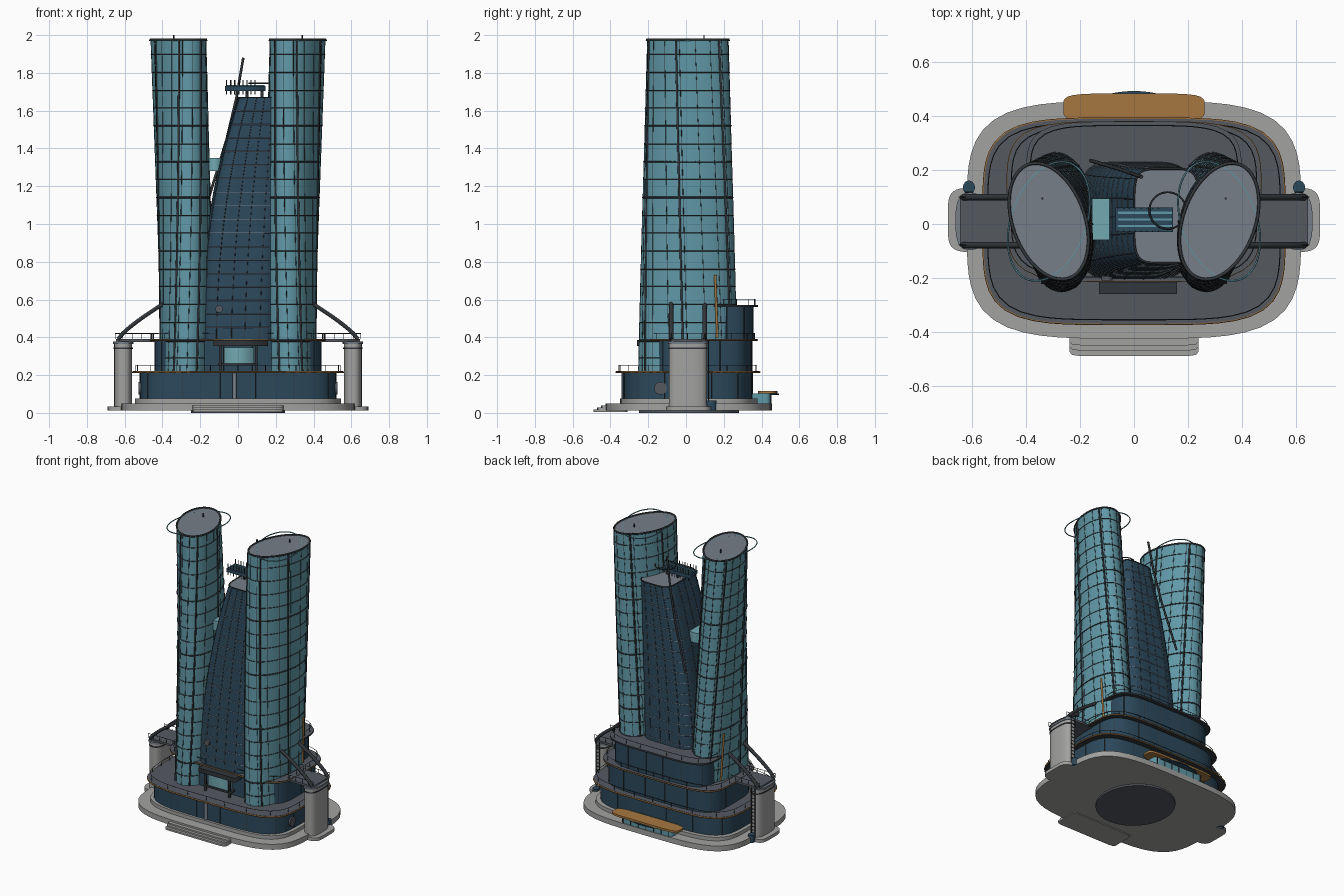
import bpy, bmesh, math
from math import sin, cos, pi, radians

if "Cube" in bpy.data.objects:
    bpy.data.objects.remove(bpy.data.objects["Cube"])


def mat(name, r, g, b):
    m = bpy.data.materials.new(name)
    m.diffuse_color = (r, g, b, 1)
    m.use_nodes = True
    m.node_tree.nodes["Principled BSDF"].inputs["Base Color"].default_value = m.diffuse_color
    return m


TEAL = mat("teal_glass", .118, .315, .385)
NAVY = mat("navy_glass", .025, .065, .105)
CONC = mat("concrete", .36, .36, .355)
ROOF = mat("roof_grey", .18, .21, .25)
SLAB = mat("dark_slab", .09, .10, .118)
FRAME = mat("frame_dark", .032, .037, .043)
WOOD = mat("bronze", .38, .185, .05)
PALE = mat("pale_teal", .17, .40, .45)


def finish(name, bm, *mats):
    bmesh.ops.recalc_face_normals(bm, faces=bm.faces)
    me = bpy.data.meshes.new(name)
    bm.to_mesh(me)
    bm.free()
    for m in mats:
        me.materials.append(m)
    ob = bpy.data.objects.new(name, me)
    bpy.context.collection.objects.link(ob)
    return ob


def loft(name, rings, side, top=None):
    """Skin closed rings, cap both ends; the top cap may have its own colour."""
    bm = bmesh.new()
    vs = [[bm.verts.new(p) for p in r] for r in rings]
    n = len(rings[0])
    for a, b in zip(vs, vs[1:]):
        for i in range(n):
            f = bm.faces.new((a[i], a[(i + 1) % n], b[(i + 1) % n], b[i]))
            f.smooth = True
    bm.faces.new(vs[0])
    bm.faces.new(vs[-1]).material_index = 1 if top else 0
    for e in bm.edges:
        if len(e.link_faces) == 2 and e.calc_face_angle(0) > radians(35):
            e.smooth = False
    return finish(name, bm, side, *([top] if top else []))


def plan(cx, cy, rx, ry, z, n=4.5, count=72):
    """Rounded-rectangle outline."""
    out = []
    for i in range(count):
        a = 2 * pi * i / count
        c, s = cos(a), sin(a)
        r = (abs(c) ** n + abs(s) ** n) ** (-1 / n)
        out.append((cx + rx * c * r, cy + ry * s * r, z))
    return out


def slab(name, cx, cy, rx, ry, z0, z1, side, top=None, n=4.5):
    return loft(name, [plan(cx, cy, rx, ry, z, n) for z in (z0, z1)], side, top)


def box(name, x0, x1, y0, y1, z0, z1, m):
    r = [(x0, y0), (x1, y0), (x1, y1), (x0, y1)]
    return loft(name, [[(x, y, z) for x, y in r] for z in (z0, z1)], m)


def tube(name, paths, rad, m, closed=False, res=1):
    cu = bpy.data.curves.new(name, 'CURVE')
    cu.dimensions = '3D'
    cu.bevel_depth, cu.bevel_resolution, cu.use_fill_caps = rad, res, True
    for p in paths:
        sp = cu.splines.new('POLY')
        sp.points.add(len(p) - 1)
        for q, c in zip(sp.points, p):
            q.co = (*c, 1)
        sp.use_cyclic_u = closed
    cu.materials.append(m)
    ob = bpy.data.objects.new(name, cu)
    bpy.context.collection.objects.link(ob)
    return ob


def railing(name, cx, cy, rx, ry, z, h=.03):
    top = plan(cx, cy, rx, ry, z + h)
    tube(name + "_rail", [top], .002, FRAME, True, 0)
    tube(name + "_posts", [[(x, y, z), (x, y, z + h)] for x, y, _ in top[::3]], .0018, FRAME, res=0)


# Site base, side aprons and front steps
slab("underside_pad", 0, .015, .25, .265, 0, .014, SLAB, n=2)
slab("base", 0, .015, .62, .44, .012, .05, CONC, n=4)
slab("upper_plinth", 0, .015, .545, .365, .05, .075, CONC)
for i in range(3):
    slab(f"front_step_{i}", 0, -.40 + .01 * i, .24, .09 - .01 * i, .006 + .01 * i, .018 + .01 * i, CONC, n=14)

# Podium tiers: glass wall, slab roof, mullions, railing
tiers = [("lower", .01, .52, .343, .07, .21, .557, .38),
         ("middle", .083, .44, .267, .22, .38, .47, .295),
         ("upper", .14, .37, .215, .39, .56, .40, .24)]
for nm, cy, rx, ry, z0, z1, sx, sy in tiers:
    slab(nm + "_tier_glass", 0, cy, rx, ry, z0, z1, NAVY)
    slab(nm + "_tier_roof", 0, cy, sx, sy, z1, z1 + .012, FRAME, SLAB)
    p = plan(0, cy, rx, ry, z0)
    tube(nm + "_tier_mullions", [[q, (q[0], q[1], z1)] for q in p[::4]], .0025, FRAME, res=0)
    railing(nm + "_tier", 0, cy, sx - .015, sy - .015, z1 + .012)
tube("lower_roof_trim", [plan(0, .01, .557, .38, .216)], .005, WOOD, True)
tube("middle_roof_trim", [plan(0, .083, .47, .295, .386)], .003, WOOD, True)
box("front_centre_mullion", -.028, -.008, -.342, -.325, .07, .21, ROOF)

# Front balcony pavilion between the towers
box("pavilion_frame", -.105, .105, -.235, -.15, .25, .265, FRAME)
box("pavilion_glass", -.075, .085, -.23, -.15, .265, .345, PALE)
for x in (-.1, .09):
    box("pavilion_post", x, x + .012, -.238, -.225, .222, .36, FRAME)
box("pavilion_canopy", -.13, .16, -.26, -.15, .355, .385, FRAME)

# Rear entrance
slab("rear_entrance_glass", 0, .39, .2, .06, .04, .102, TEAL, n=8)
tube("rear_entrance_mullions", [[(-.18 + .06 * i, .451, .05), (-.18 + .06 * i, .451, .102)] for i in range(7)], .003, FRAME)
slab("rear_canopy", 0, .432, .262, .052, .102, .116, WOOD, n=5)
slab("rear_canopy_lip", 0, .43, .16, .063, .096, .103, NAVY, n=2)


# Towers: twisted, tapering ellipses
def tp(s, a, z, off=0., twist=1.):
    t = (z - .2) / 1.78
    th = radians(20) * t * twist
    lx, ly = (.138 - .004 * t + off) * cos(a), (.262 - .038 * t + off) * sin(a)
    c = .272 + .044 * t ** 1.4
    return (s * (c + lx * cos(th) + ly * sin(th)), .01 - lx * sin(th) + ly * cos(th), z)


def ell(s, z, off=0., twist=1., n=64):
    return [tp(s, 2 * pi * i / n, z, off, twist) for i in range(n)]


zs = [.2 + 1.775 * i / 20 for i in range(21)]
for s, side in ((-1, "left"), (1, "right")):
    loft(side + "_tower", [ell(s, z) for z in zs], TEAL, ROOF)
    tube(side + "_tower_floors", [ell(s, .29 + .0945 * i) for i in range(18)], .0028, FRAME, True, 0)
    tube(side + "_tower_bands", [ell(s, z) for z in (.38, .76, 1.14, 1.52)], .0045, FRAME, True, 0)
    tube(side + "_tower_rim", [ell(s, 1.977)], .006, FRAME, True)
    tube(side + "_tower_halo", [ell(s, 1.972, .005, -1)], .0035, TEAL, True)
    tube(side + "_tower_fins", [[tp(s, 2 * pi * k / 16, z) for z in zs] for k in range(16)], .002, FRAME, res=0)
    tube(side + "_tower_main_fins", [[tp(s, radians(k), z) for z in zs] for k in (-5, 62, 128, 190, 248, 300)],
         .006, FRAME)
    tube(side + "_bronze_fin", [[tp(s, radians(38), .4 + .033 * i, .004) for i in range(11)]], .007, WOOD)
    tube(side + "_mast", [[(s * .34, .095, 1.97), (s * .34, .095, 2.0)]], .004, FRAME)

    # Side pier, its deck and curved struts
    slab(side + "_apron", s * .55, .015, .14, .12, .012, .035, CONC, n=5)
    slab(side + "_pier", s * .608, .01, .048, .1, .03, .37, CONC, n=2.8)
    slab(side + "_pier_band", s * .608, .01, .051, .103, .338, .346, FRAME, n=2.8)
    slab(side + "_pier_cap", s * .608, .01, .054, .106, .365, .378, ROOF, n=2.8)
    box(side + "_pier_deck", *sorted((s * .38, s * .645)), -.08, .105, .376, .39, SLAB)
    for y in (-.078, .1):
        x = lambda k: s * (.635 - .26 * k)
        tube(side + "_strut", [[(x(k / 10), y, .39 + .2 * (k / 10) ** .8) for k in range(11)]], .012, FRAME)
        tube(side + "_deck_rail", [[(s * .42, y, .42), (s * .65, y, .42)]]
             + [[(s * q, y, .39), (s * q, y, .42)] for q in (.46, .51, .56, .61, .65)], .002, FRAME, res=0)
    # Ladder and service drum beside the pier
    slab(side + "_service_drum", s * .612, .135, .022, .026, .012, .065, NAVY, n=2)
    tube(side + "_ladder", [[(s * q, .118, .04), (s * q, .118, .385)] for q in (.597, .625)]
         + [[(s * .597, .118, .06 + .025 * i), (s * .625, .118, .06 + .025 * i)] for i in range(13)], .0025, FRAME, res=0)
    tube(side + "_podium_vent", [[(s * .50, -.135, .13), (s * .526, -.135, .13)]], .034, SLAB, res=5)


# Leaning core between the towers
def core(z, grow=0.):
    t = (z - .38) / 1.29
    x0 = -.2 + .2 * t ** 2.1
    x1 = .2 + .04 * t
    y0, y1 = -.205 + .06 * t, .235 - .03 * t
    return plan((x0 + x1) / 2, (y0 + y1) / 2, (x1 - x0) / 2 + grow, (y1 - y0) / 2 + grow, z, 5)


cz = [.22 + .16] + [.38 + 1.29 * i / 18 for i in range(1, 19)]
box("core_foot", -.18, .18, -.18, .2, .22, .38, NAVY)
loft("core", [core(z) for z in cz], NAVY, ROOF)
tube("core_floors", [core(z) for z in cz[1:-1]], .0024, ROOF, True, 0)
cr = [core(z) for z in cz]
tube("core_mullions", [[r[k] for r in cr] for k in range(0, 72, 4)], .002, FRAME, res=0)
tube("core_rim", [cr[-1]], .004, FRAME, True)
tube("core_vent", [[(-.1, -.19, .55), (-.1, -.21, .55)]], .02, SLAB, res=5)

# Sky box, leaning mast
box("sky_box", -.155, -.09, -.06, .095, 1.28, 1.35, PALE)
tube("leaning_mast", [[(-.16, .235, 1.12), (-.06, .205, 1.45), (-.01, .188, 1.66), (.028, .175, 1.88)]], .007, FRAME)

# Rooftop deck with comb of posts
box("roof_deck", -.068, .145, -.03, .062, 1.705, 1.73, NAVY)
for y in (-.012, .013, .038):
    box("roof_deck_strip", -.06, .14, y, y + .008, 1.73, 1.735, TEAL)
tube("roof_deck_posts", [[(-.06 + .0215 * i, y, 1.685), (-.06 + .0215 * i, y, 1.762)]
                         for i in range(8) for y in (-.026, .058)], .003, FRAME, res=0)
for x in (.04, .12):
    box("roof_deck_leg", x, x + .015, 0, .03, 1.665, 1.706, FRAME)
tube("roof_ring", [plan(.125, .05, .068, .068, 1.745, 2, 40)], .0035, FRAME, True)
